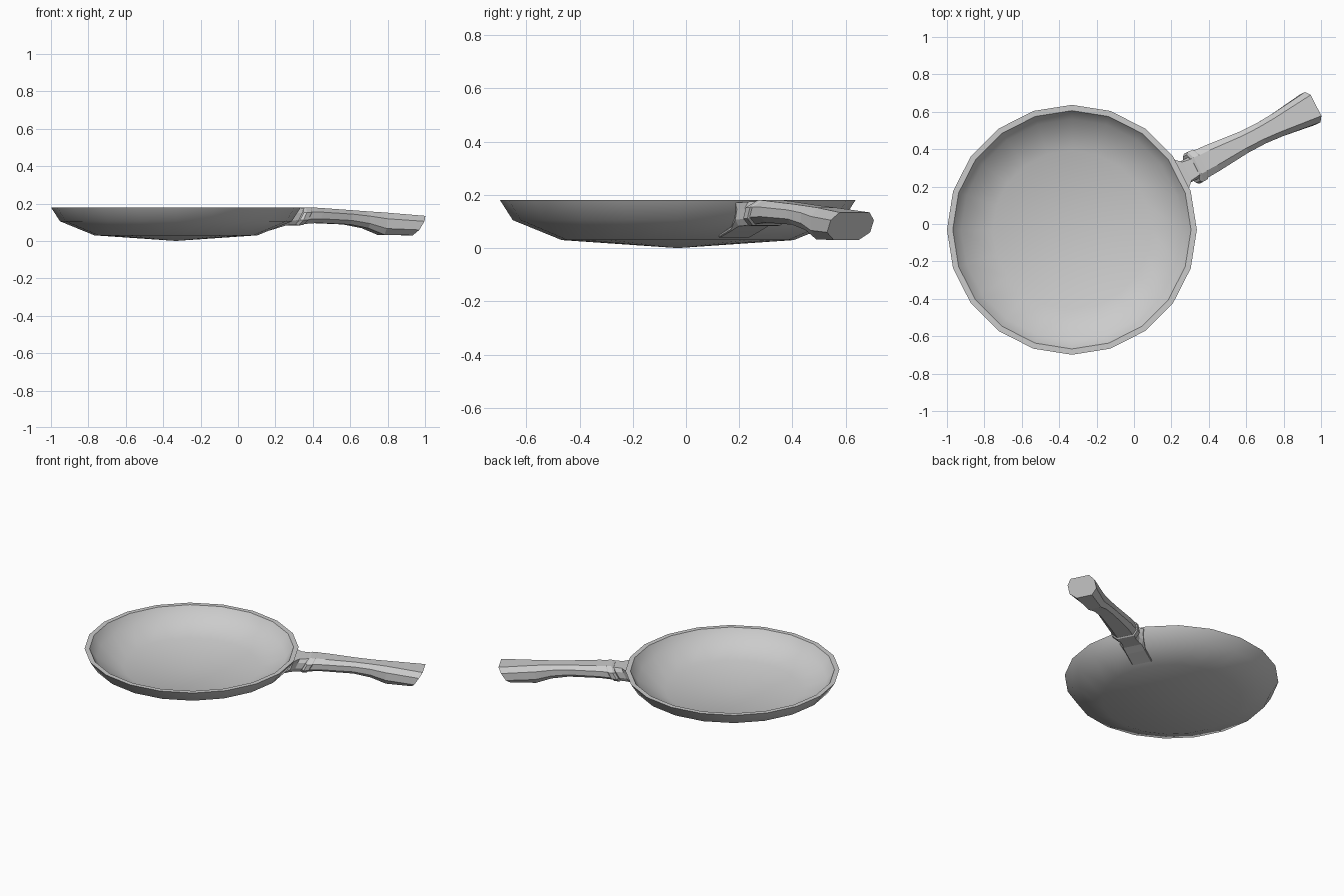
import bpy, bmesh, math
from mathutils import Vector

if "Cube" in bpy.data.objects:
    bpy.data.objects.remove(bpy.data.objects["Cube"])

CENTRE = Vector((-0.332, -0.031, 0))
ANGLE = math.radians(27)
ALONG = Vector((math.cos(ANGLE), math.sin(ANGLE), 0))
ACROSS = Vector((-math.sin(ANGLE), math.cos(ANGLE), 0))


def finish(bm, name):
    bmesh.ops.recalc_face_normals(bm, faces=bm.faces)
    mesh = bpy.data.meshes.new(name)
    bm.to_mesh(mesh)
    bm.free()
    obj = bpy.data.objects.new(name, mesh)
    bpy.context.collection.objects.link(obj)
    return obj


def section(s_top, s_bot, w, w_top, w_bot, z_bot, z_top):
    """Eight-sided handle section; it leans from s_bot up to s_top."""
    h = z_top - z_bot
    half = [(w_bot, 0), (w, 0.28), (w, 0.72), (w_top, 1)]
    outline = half + [(-t, k) for t, k in reversed(half)]
    return [CENTRE + ALONG * (s_bot + (s_top - s_bot) * k) + ACROSS * t
            + Vector((0, 0, z_bot + h * k)) for t, k in outline]


def loft(name, sections):
    bm = bmesh.new()
    rings = [[bm.verts.new(p) for p in section(*sec)] for sec in sections]
    for a, b in zip(rings, rings[1:]):
        for i in range(8):
            j = (i + 1) % 8
            bm.faces.new((a[i], a[j], b[j], b[i]))
    bm.faces.new(rings[0])
    bm.faces.new(rings[-1])
    return finish(bm, name)


# Pan: 20-sided lathe, outer underside up to the flat rim and down the inside
SIDES = 20
profile = [(0.436, 0.03), (0.62, 0.105), (0.668, 0.18),
           (0.637, 0.18), (0.592, 0.115), (0.424, 0.05)]
bm = bmesh.new()
rings = []
for r, z in profile:
    rings.append([bm.verts.new(CENTRE + Vector((r * math.cos(math.tau * i / SIDES),
                                                r * math.sin(math.tau * i / SIDES), z)))
                  for i in range(SIDES)])
for a, b in zip(rings, rings[1:]):
    for i in range(SIDES):
        j = (i + 1) % SIDES
        bm.faces.new((a[i], a[j], b[j], b[i]))
for ring, z in ((rings[0], 0.0), (rings[-1], 0.025)):
    tip = bm.verts.new(CENTRE + Vector((0, 0, z)))
    for i in range(SIDES):
        bm.faces.new((ring[i], ring[(i + 1) % SIDES], tip))
pan = finish(bm, "pan")
bpy.context.view_layer.objects.active = pan
pan.select_set(True)
bpy.ops.object.shade_smooth_by_angle(angle=math.radians(40))

# Neck: bracket hugging the underside and wall of the pan
loft("neck", [
    (0.475, 0.47, 0.066, 0.062, 0.062, 0.040, 0.052),
    (0.575, 0.57, 0.066, 0.062, 0.062, 0.066, 0.084),
    (0.655, 0.625, 0.080, 0.090, 0.062, 0.082, 0.170),
    (0.690, 0.650, 0.063, 0.055, 0.054, 0.084, 0.174),
    (0.770, 0.720, 0.062, 0.044, 0.050, 0.088, 0.176),
])

# Collar: leaning ring at the front of the handle
loft("collar", [
    (0.742, 0.692, 0.078, 0.040, 0.050, 0.088, 0.176),
    (0.755, 0.705, 0.090, 0.048, 0.058, 0.083, 0.180),
    (0.785, 0.735, 0.088, 0.048, 0.058, 0.085, 0.180),
    (0.792, 0.742, 0.080, 0.044, 0.052, 0.090, 0.179),
])

# Handle: waisted grip with a deeper, wider end
loft("handle", [
    (0.780, 0.735, 0.082, 0.045, 0.052, 0.090, 0.180),
    (0.850, 0.825, 0.078, 0.045, 0.050, 0.096, 0.176),
    (1.030, 1.025, 0.061, 0.034, 0.040, 0.088, 0.165),
    (1.135, 1.135, 0.059, 0.034, 0.040, 0.068, 0.158),
    (1.235, 1.230, 0.066, 0.040, 0.043, 0.033, 0.152),
    (1.465, 1.395, 0.091, 0.063, 0.052, 0.030, 0.134),
])
